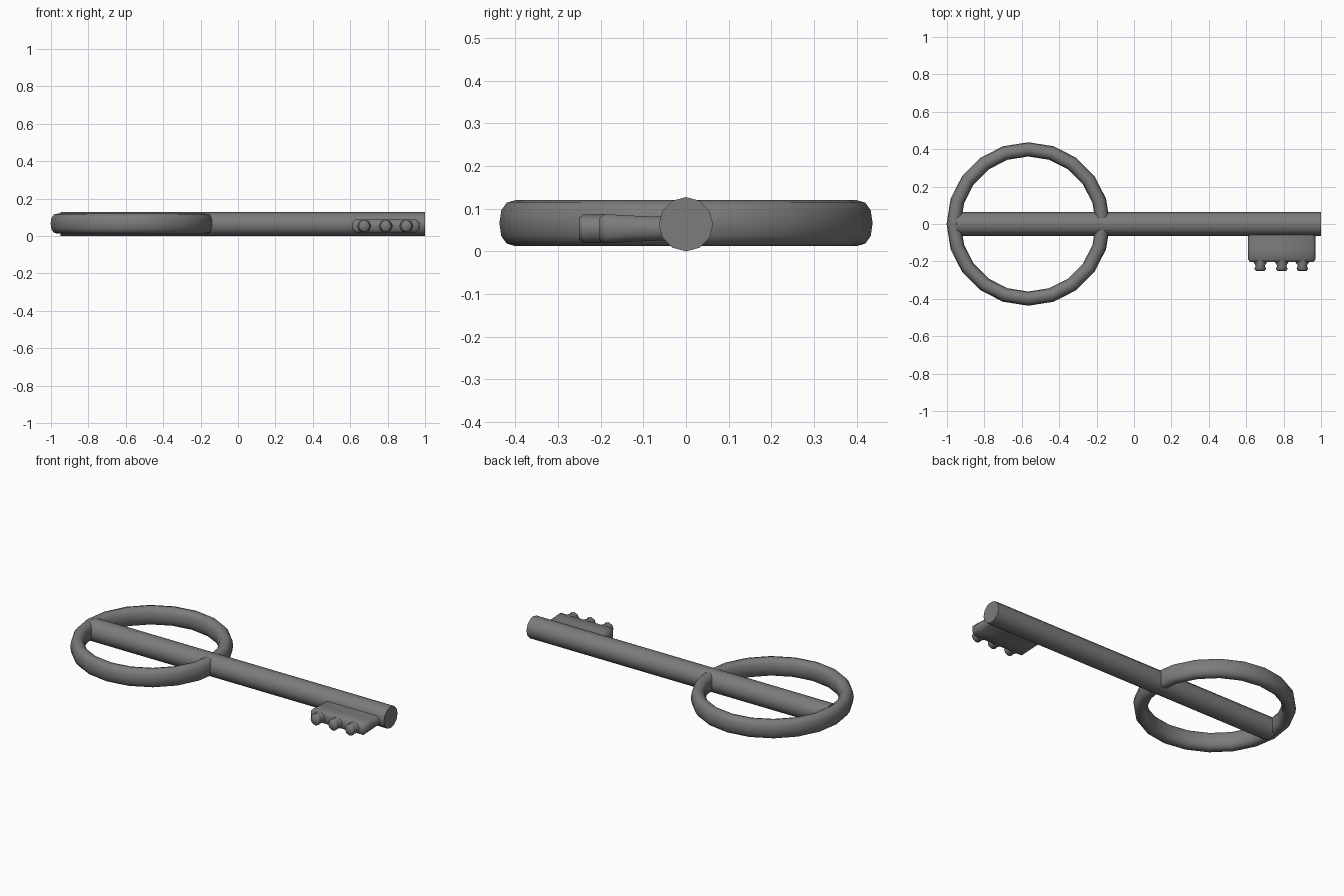
import bpy, bmesh, math

if "Cube" in bpy.data.objects:
    bpy.data.objects.remove(bpy.data.objects["Cube"])

# Dark grey metal shared by every part
metal = bpy.data.materials.new("dark_metal")
metal.diffuse_color = (0.2, 0.2, 0.2, 1)
metal.use_nodes = True
metal.node_tree.nodes["Principled BSDF"].inputs["Base Color"].default_value = metal.diffuse_color


def make_object(name, loops, wrap=False, angle=40):
    """Skin a list of equal-length point loops into a mesh."""
    bm = bmesh.new()
    rows = [[bm.verts.new(p) for p in loop] for loop in loops]
    n = len(rows[0])
    for i in range(len(rows) if wrap else len(rows) - 1):
        a, b = rows[i], rows[(i + 1) % len(rows)]
        for j in range(n):
            k = (j + 1) % n
            bm.faces.new((a[j], a[k], b[k], b[j]))
    if not wrap:
        bm.faces.new(rows[0])
        bm.faces.new(rows[-1])
    bmesh.ops.recalc_face_normals(bm, faces=bm.faces)
    mesh = bpy.data.meshes.new(name)
    bm.to_mesh(mesh)
    bm.free()
    mesh.materials.append(metal)
    ob = bpy.data.objects.new(name, mesh)
    bpy.context.collection.objects.link(ob)
    bpy.ops.object.select_all(action='DESELECT')
    ob.select_set(True)
    bpy.context.view_layer.objects.active = ob
    bpy.ops.object.shade_smooth_by_angle(angle=math.radians(angle))
    return ob


def turn(n):
    return [2 * math.pi * i / n for i in range(n)]


# Shaft: long round bar running through the bow
R = 0.0635
make_object("shaft", [[(x, R * math.sin(a), R + R * math.cos(a)) for a in turn(12)]
                      for x in (-0.95, 1.0)])

# Bow: ring with a tall oval section
section = [(0.038 * math.copysign(abs(math.cos(a)) ** 0.85, math.cos(a)),
            0.054 * math.copysign(abs(math.sin(a)) ** 0.85, math.sin(a))) for a in turn(12)]
make_object("bow_ring", [[(-0.565 + (0.399 + r) * math.cos(t), (0.399 + r) * math.sin(t), 0.066 + z)
                          for r, z in section] for t in turn(20)], wrap=True, angle=60)

# Bit plate: softened slab hanging off the shaft side
bit_x, bit_z = 0.79, 0.053


def plate_loop(y, hx, hz, c):
    pts = [(hx, hz - c), (hx - c, hz), (-hx + c, hz), (-hx, hz - c),
           (-hx, -hz + c), (-hx + c, -hz), (hx - c, -hz), (hx, -hz + c)]
    return [(bit_x + x, y, bit_z + z) for x, z in pts]


make_object("bit_plate", [plate_loop(-0.03, 0.18, 0.028, 0.016),
                          plate_loop(-0.07, 0.18, 0.028, 0.016),
                          plate_loop(-0.135, 0.18, 0.031, 0.016),
                          plate_loop(-0.19, 0.18, 0.034, 0.016),
                          plate_loop(-0.203, 0.168, 0.026, 0.014)], angle=60)

# Teeth: three knobs with slim necks on the bit edge
profile = [(-0.19, 0.042, 0.034), (-0.205, 0.036, 0.034), (-0.222, 0.024, 0.033),
           (-0.24, 0.031, 0.034), (-0.25, 0.024, 0.025)]
for i, x in enumerate((0.675, 0.79, 0.90)):
    make_object(f"bit_tooth_{i + 1}",
                [[(x + rx * math.cos(a), y, bit_z + rz * math.sin(a)) for a in turn(8)]
                 for y, rx, rz in profile], angle=70)
